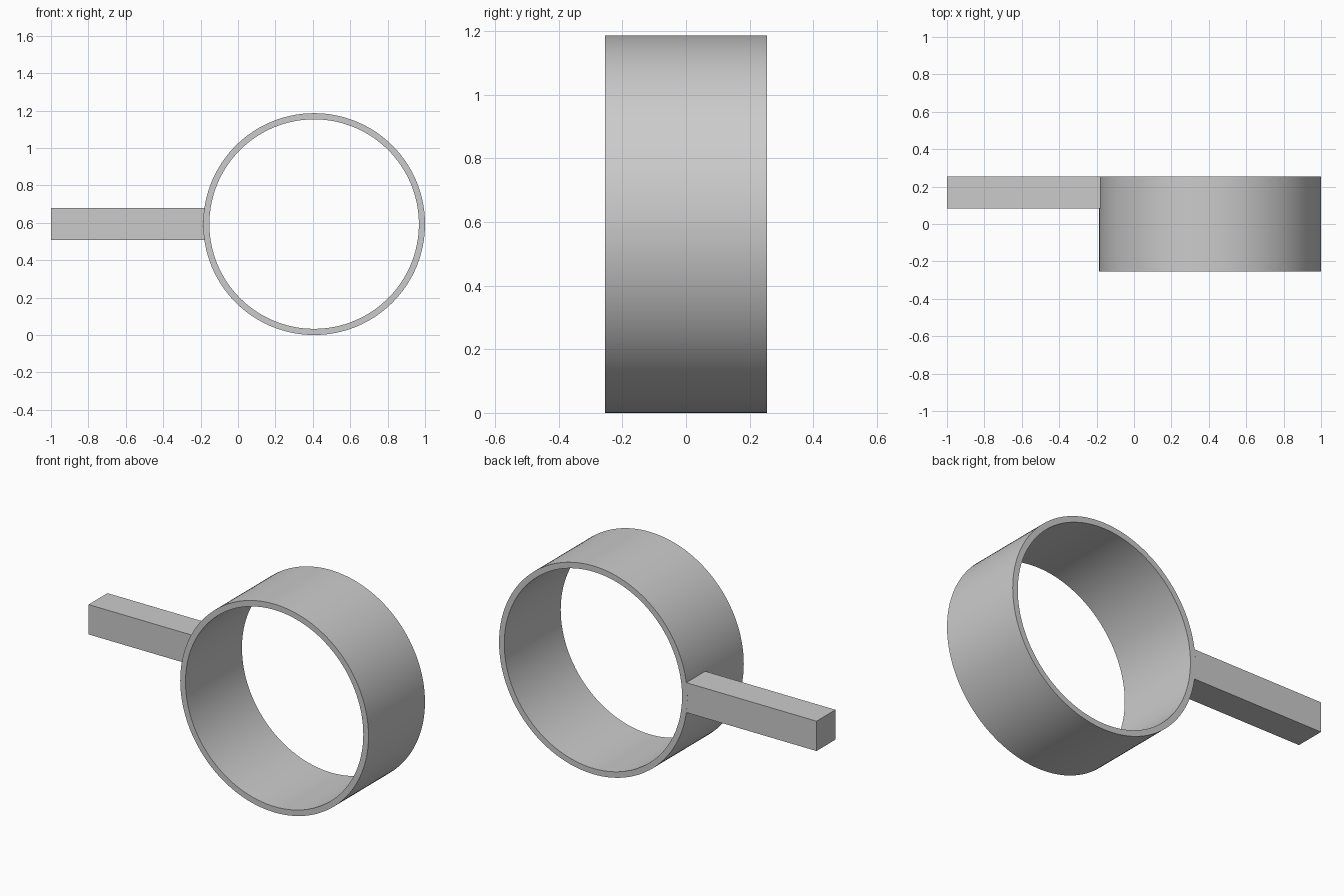
import bpy, bmesh
from math import sin, cos, pi, asin

if "Cube" in bpy.data.objects:
    bpy.data.objects.remove(bpy.data.objects["Cube"])

# Ring centre, radii and half depth; handle half width
CX, CZ = 0.407, 0.593
R_OUT, R_IN = 0.593, 0.56
DEPTH, HALF = 0.254, 0.085
SIDES = 128

grey = bpy.data.materials.new("plain grey")
grey.use_nodes = True
colour = (0.6, 0.6, 0.6, 1)
grey.diffuse_color = colour
grey.node_tree.nodes["Principled BSDF"].inputs["Base Color"].default_value = colour


def finish(name, bm):
    bmesh.ops.recalc_face_normals(bm, faces=bm.faces)
    mesh = bpy.data.meshes.new(name)
    bm.to_mesh(mesh)
    bm.free()
    mesh.materials.append(grey)
    obj = bpy.data.objects.new(name, mesh)
    bpy.context.collection.objects.link(obj)
    bpy.ops.object.select_all(action="DESELECT")
    bpy.context.view_layer.objects.active = obj
    obj.select_set(True)
    bpy.ops.object.shade_smooth_by_angle(angle=pi / 6)
    return obj


def on_circle(radius, angle):
    return CX + radius * cos(angle), CZ + radius * sin(angle)


# Open hoop: a rectangular section swept around the y axis
bm = bmesh.new()
section = [(R_OUT, -DEPTH), (R_OUT, DEPTH), (R_IN, DEPTH), (R_IN, -DEPTH)]
loops = []
for i in range(SIDES):
    loop = []
    for r, y in section:
        x, z = on_circle(r, 2 * pi * i / SIDES)
        loop.append(bm.verts.new((x, y, z)))
    loops.append(loop)
for i, a in enumerate(loops):
    b = loops[(i + 1) % SIDES]
    for j in range(4):
        k = (j + 1) % 4
        bm.faces.new((a[j], a[k], b[k], b[j]))
finish("ring", bm)

# Square handle flush with the back, its inner end curved to fit the hoop
bm = bmesh.new()
spread = asin(HALF / R_OUT)
outline = [(-1, CZ + HALF), (-1, CZ - HALF)]
outline += [on_circle(R_OUT, pi + spread * (1 - i / 4)) for i in range(9)]
base = bm.faces.new([bm.verts.new((x, DEPTH, z)) for x, z in outline])
extruded = bmesh.ops.extrude_face_region(bm, geom=[base], use_keep_orig=True)
verts = [v for v in extruded["geom"] if isinstance(v, bmesh.types.BMVert)]
bmesh.ops.translate(bm, verts=verts, vec=(0, -2 * HALF, 0))
finish("handle", bm)
